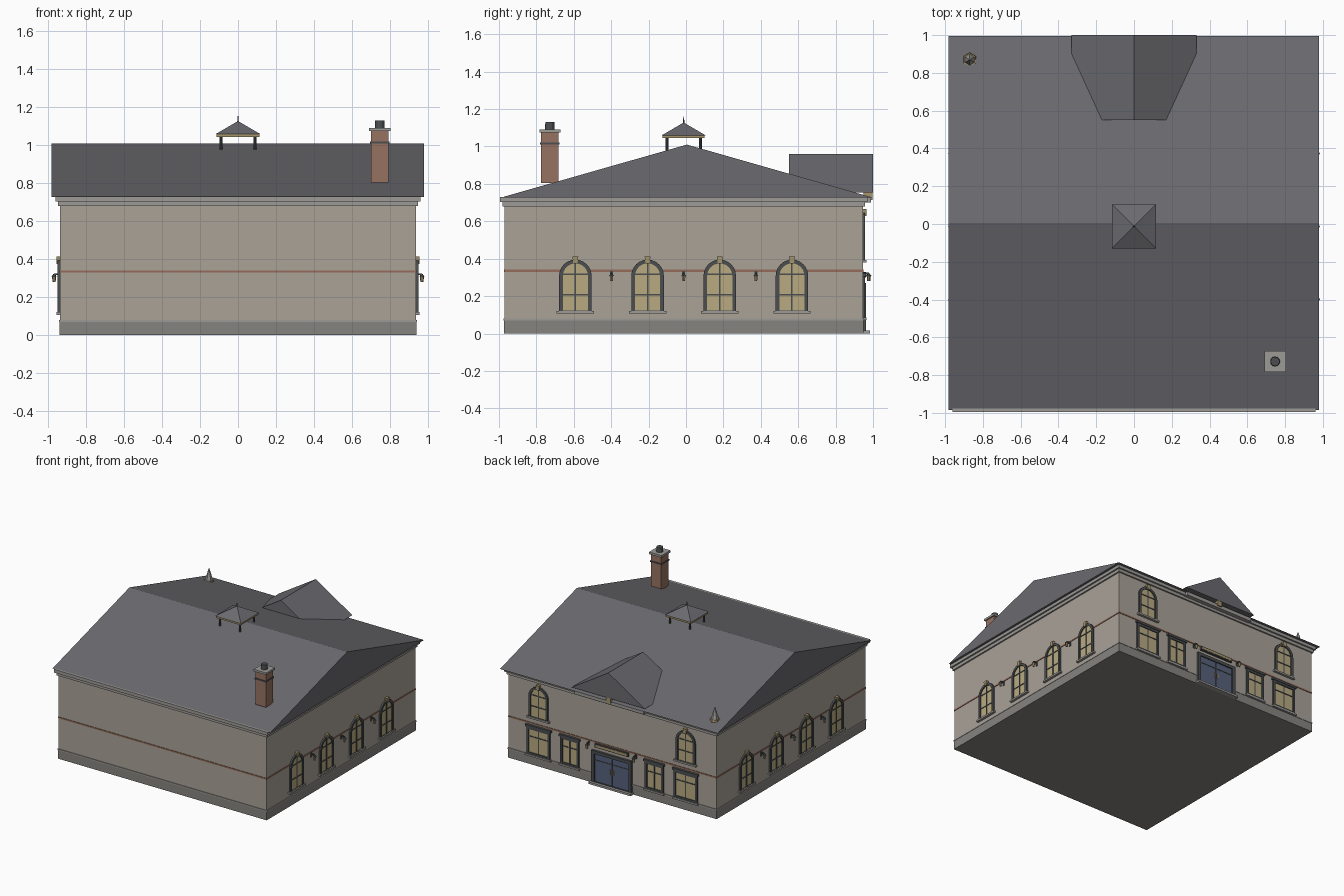
import bpy, bmesh, math
from mathutils import Matrix, Vector

if "Cube" in bpy.data.objects:
    bpy.data.objects.remove(bpy.data.objects["Cube"])

def material(name, r, g, b):
    m = bpy.data.materials.new(name)
    m.diffuse_color = (r, g, b, 1)
    m.use_nodes = True
    m.node_tree.nodes["Principled BSDF"].inputs["Base Color"].default_value = m.diffuse_color
    return m

STONE = material("wall_stone", .40, .36, .31)
TRIM = material("trim_stone", .34, .33, .31)
BASE = material("plinth_stone", .24, .23, .21)
SLATE = material("slate", .145, .145, .16)
BRICK = material("brick", .31, .17, .12)
BAND = material("band_brick", .30, .15, .10)
GOLD = material("gold", .38, .30, .15)
DARK = material("dark_metal", .07, .075, .08)
GLASS = material("lit_glass", .48, .40, .22)
BLUE = material("door_blue", .09, .12, .20)

HX, CY, HY = .937, -.0125, .9575          # body half width, y centre, half depth
BACK_Y = CY + HY

def frame(u, d, origin):
    """Matrix from (along wall, outward, up) to world."""
    m = Matrix((u, d, (0, 0, 1))).transposed().to_4x4()
    m.translation = Vector(origin)
    return m

RIGHT = frame((0, 1, 0), (1, 0, 0), (HX, CY, 0))
LEFT = frame((0, 1, 0), (-1, 0, 0), (-HX, CY, 0))
BACK = frame((1, 0, 0), (0, 1, 0), (0, BACK_Y, 0))
WORLD = Matrix.Identity(4)

def finish(name, bm, mat, m=WORLD):
    bm.transform(m)
    bmesh.ops.recalc_face_normals(bm, faces=bm.faces)
    me = bpy.data.meshes.new(name)
    bm.to_mesh(me)
    bm.free()
    me.materials.append(mat)
    ob = bpy.data.objects.new(name, me)
    bpy.context.collection.objects.link(ob)
    return ob

def prism(name, outline, d0, d1, mat, m=WORLD):
    """Extrude an outline in (u, z) between depths d0 and d1."""
    bm = bmesh.new()
    a, b = ([bm.verts.new((u, d, z)) for u, z in outline] for d in (d0, d1))
    n = len(a)
    bm.faces.new(a)
    bm.faces.new(b)
    for i in range(n):
        j = (i + 1) % n
        bm.faces.new((a[i], a[j], b[j], b[i]))
    return finish(name, bm, mat, m)

def ring(name, outer, inner, d0, d1, mat, m):
    """Frame between two matching outlines."""
    bm = bmesh.new()
    loops = [[bm.verts.new((u, d, z)) for u, z in o]
             for o, d in ((outer, d0), (outer, d1), (inner, d1), (inner, d0))]
    n = len(outer)
    for k in range(4):
        p, q = loops[k], loops[(k + 1) % 4]
        for i in range(n):
            j = (i + 1) % n
            bm.faces.new((p[i], p[j], q[j], q[i]))
    return finish(name, bm, mat, m)

def rect(u, w, z0, z1):
    return [(u - w/2, z0), (u + w/2, z0), (u + w/2, z1), (u - w/2, z1)]

def box(name, u, w, z0, z1, d0, d1, mat, m=WORLD):
    return prism(name, rect(u, w, z0, z1), d0, d1, mat, m)

def cone(name, x, y, z0, z1, r0, r1, n, mat, m=WORLD, turn=0):
    bm = bmesh.new()
    bmesh.ops.create_cone(bm, cap_ends=True, segments=n, radius1=r0, radius2=r1, depth=z1 - z0)
    bm.transform(Matrix.Translation((x, y, (z0 + z1)/2)) @ Matrix.Rotation(turn, 4, 'Z'))
    return finish(name, bm, mat, m)

def arch(u, r, z0, spring, n=12):
    return [(u - r, z0), (u + r, z0)] + [
        (u + r*math.cos(math.pi*i/n), spring + r*math.sin(math.pi*i/n)) for i in range(n + 1)]

def arched_window(name, m, u, sill, spring):
    r = .087
    prism(name + "_glass", arch(u, r - .012, sill + .01, spring), -.005, .005, GLASS, m)
    ring(name + "_frame", arch(u, r, sill + .01, spring), arch(u, r - .02, sill + .015, spring),
         -.005, .013, DARK, m)
    box(name + "_mullion", u, .008, sill + .01, spring + r - .015, 0, .009, DARK, m)
    for z in (sill + .1, spring + .01):
        box(name + "_glazing_bar", u, 2*r - .03, z - .004, z + .004, 0, .009, DARK, m)
    box(name + "_sill", u, .2, sill, sill + .014, -.005, .02, TRIM, m)
    z = spring + r
    prism(name + "_keystone", [(u - .011, z - .02), (u + .011, z - .02),
          (u + .016, z + .018), (u - .016, z + .018)], -.005, .02, GOLD, m)

def square_window(name, m, u, w):
    z0, z1 = .085, .305
    box(name + "_glass", u, w - .02, z0, z1, -.005, .005, GLASS, m)
    ring(name + "_frame", rect(u, w, z0, z1), rect(u, w - .036, z0 + .015, z1 - .018),
         -.005, .013, DARK, m)
    box(name + "_mullion", u, .008, z0, z1, 0, .009, DARK, m)
    box(name + "_glazing_bar", u, w - .03, .225, .233, 0, .009, DARK, m)
    box(name + "_lintel", u, w + .02, z1, z1 + .018, -.005, .018, DARK, m)
    box(name + "_sill", u, w + .02, z0 - .014, z0, -.005, .02, TRIM, m)

def lamp(name, m, u):
    box(name + "_plate", u, .016, .295, .335, -.005, .005, DARK, m)
    box(name + "_arm", u, .008, .318, .326, 0, .033, DARK, m)
    cone(name + "_hood", u, .032, .308, .322, .015, .004, 6, DARK, m)
    cone(name + "_lantern", u, .032, .28, .308, .008, .011, 6, GOLD, m)

def slab(name, out, z0, z1, mat):
    return box(name, 0, 2*(HX + out), z0, z1, CY - HY - out, CY + HY + out, mat)

# Walls, plinth, band and stepped cornice
slab("walls", 0, .03, .70, STONE)
slab("plinth", .003, 0, .07, BASE)
slab("plinth_cap", .006, .07, .08, TRIM)
slab("brick_band", .004, .33, .341, BAND)
slab("cornice_lower", .012, .68, .704, TRIM)
slab("cornice_upper", .025, .704, .73, TRIM)

# Gabled roof and rear dormer gable
SIDE = frame((0, 1, 0), (1, 0, 0), (0, 0, 0))
prism("main_roof", [(-.985, .728), (.995, .728), (.005, 1.01)], -.982, .98, SLATE, SIDE)
prism("dormer_roof", [(-.33, .755), (.33, .755), (0, .96)], .55, 1.0, SLATE)
box("dormer_cornice", 0, .62, .70, .728, .945, .99, TRIM)
box("dormer_medallion", 0, .04, .715, .755, .95, .998, GOLD)

# Roof lantern
for sx in (-1, 1):
    for sy in (-1, 1):
        cone("lantern_post", sx*.09, CY + sy*.09, .965, 1.046, .008, .008, 8, DARK)
box("lantern_fascia", 0, .225, 1.044, 1.06, CY - .1125, CY + .1125, GOLD)
cone("lantern_roof", 0, CY, 1.06, 1.128, .165, .0, 4, SLATE, turn=math.pi/4)
cone("lantern_spike", 0, CY, 1.115, 1.16, .006, .001, 6, DARK)

# Chimney
def chimney_box(name, w, z0, z1, mat):
    box(name, .747, w, z0, z1, -.728 - w/2, -.728 + w/2, mat)
chimney_box("chimney_stack", .094, .805, 1.078, BRICK)
chimney_box("chimney_band", .103, 1.01, 1.021, DARK)
chimney_box("chimney_cap", .113, 1.075, 1.092, TRIM)
cone("chimney_pot", .747, -.728, 1.09, 1.13, .026, .024, 12, DARK)

# Corner finial
cone("corner_finial", -.87, .87, .745, .865, .037, .003, 6, TRIM)
cone("corner_finial_base", -.87, .87, .74, .772, .04, .036, 6, GOLD)

# Side walls: four arched windows with lamps between
for side, m in (("right", RIGHT), ("left", LEFT)):
    for i in range(4):
        arched_window(side + "_window", m, (i - 1.5)*.386, .107, .308)
    for i in (-1, 0, 1):
        lamp(side + "_lamp", m, i*.386)

# Rear facade: upper and lower windows, lamps
for s in (-1, 1):
    arched_window("rear_upper_window", BACK, s*.663, .38, .56)
    square_window("rear_outer_window", BACK, s*.663, .21)
    square_window("rear_inner_window", BACK, s*.381, .165)
    lamp("rear_lamp", BACK, s*.21)

# Rear entrance
ring("door_frame", rect(0, .36, .015, .27), rect(0, .31, .02, .245), -.005, .018, DARK, BACK)
for s in (-1, 1):
    box("door_leaf", s*.078, .15, .02, .246, -.005, .009, BLUE, BACK)
    box("door_handle", s*.014, .007, .11, .15, .005, .016, GOLD, BACK)
box("door_gap", 0, .008, .02, .246, 0, .011, DARK, BACK)
box("door_transom", 0, .31, .19, .197, 0, .012, DARK, BACK)
box("door_step", 0, .38, 0, .016, 0, .04, TRIM, BACK)
box("door_header", 0, .30, .30, .33, -.005, .018, DARK, BACK)
box("door_header_panel", 0, .28, .306, .324, 0, .02, GOLD, BACK)
